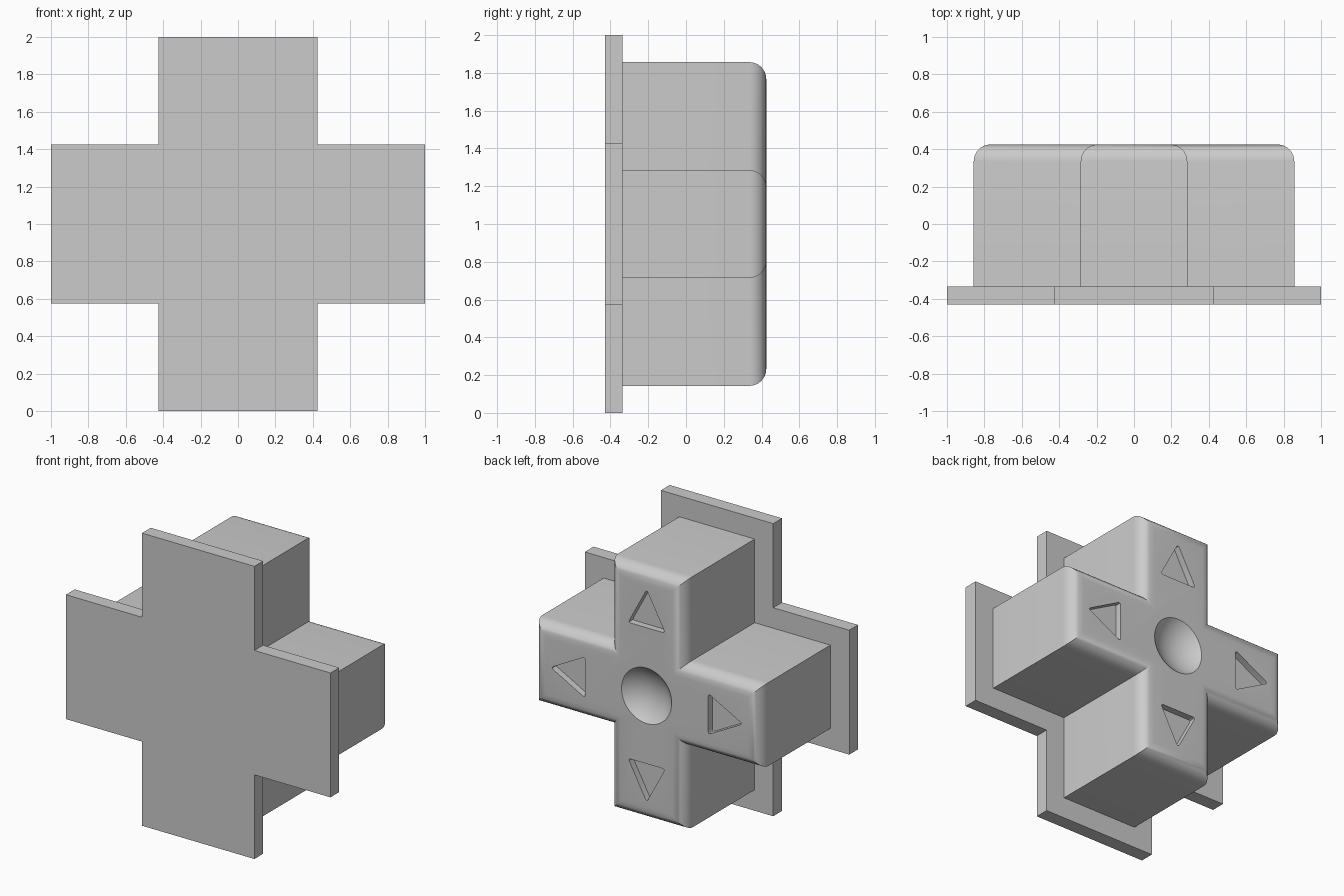
import bpy
import bmesh
from math import pi, radians
from mathutils import Matrix, Vector

default = bpy.data.objects.get("Cube")
if default:
    bpy.data.objects.remove(default, do_unlink=True)

CENTRE = Vector((0, 0, 1))
BACK = 0.425

grey = bpy.data.materials.new("light grey plastic")
grey.use_nodes = True
grey.diffuse_color = (0.6, 0.6, 0.6, 1)
grey.node_tree.nodes["Principled BSDF"].inputs["Base Color"].default_value = (0.6, 0.6, 0.6, 1)


def make_object(name, bm):
    bmesh.ops.recalc_face_normals(bm, faces=bm.faces)
    mesh = bpy.data.meshes.new(name)
    bm.to_mesh(mesh)
    bm.free()
    mesh.materials.append(grey)
    obj = bpy.data.objects.new(name, mesh)
    bpy.context.collection.objects.link(obj)
    return obj


def prism(outline, y0, y1):
    """Extrude an (x, z) outline around the centre from y0 to y1."""
    bm = bmesh.new()
    face = bm.faces.new([bm.verts.new((x, y0, z + CENTRE.z)) for x, z in outline])
    grown = bmesh.ops.extrude_face_region(bm, geom=[face])["geom"]
    moved = [v for v in grown if isinstance(v, bmesh.types.BMVert)]
    bmesh.ops.translate(bm, verts=moved, vec=(0, y1 - y0, 0))
    bmesh.ops.recalc_face_normals(bm, faces=bm.faces)
    return bm


def cross(length, width):
    """Plus-shaped outline: one quarter's corners turned four times."""
    points = []
    for turn in range(4):
        rot = Matrix.Rotation(turn * pi / 2, 2)
        for corner in ((length, -width), (length, width), (width, width)):
            points.append(tuple(rot @ Vector(corner)))
    return points


def cut(target, cutter):
    mod = target.modifiers.new("cut", "BOOLEAN")
    mod.operation = "DIFFERENCE"
    mod.solver = "EXACT"
    mod.object = cutter
    bpy.context.view_layer.objects.active = target
    bpy.ops.object.modifier_apply(modifier=mod.name)
    bpy.data.objects.remove(cutter, do_unlink=True)


# Flat flange at the front
make_object("base_flange", prism(cross(1.0, 0.425), -0.43, -0.335))

# Raised cross with its back rim rounded over
bm = prism(cross(0.857, 0.285), -0.36, BACK)
rim = [e for e in bm.edges if all(v.co.y > BACK - 0.01 for v in e.verts)]
bmesh.ops.bevel(bm, geom=rim, offset=0.09, segments=8, profile=0.5, affect="EDGES")
pad = make_object("direction_pad", bm)

# Spherical thumb dish in the middle
RADIUS, DEPTH = 0.19, 0.075
ball = (RADIUS ** 2 + DEPTH ** 2) / (2 * DEPTH)
bm = bmesh.new()
bmesh.ops.create_uvsphere(bm, u_segments=48, v_segments=48, radius=ball)
bmesh.ops.rotate(bm, verts=bm.verts, matrix=Matrix.Rotation(pi / 2, 3, "X"))
bmesh.ops.translate(bm, verts=bm.verts, vec=CENTRE + Vector((0, BACK + ball - DEPTH, 0)))
cut(pad, make_object("dish_cutter", bm))

# Sunken arrow on each arm, with softened corners
for turn in range(4):
    bm = prism([(-0.14, 0.465), (0.14, 0.465), (0, 0.725)], BACK - 0.045, BACK + 0.1)
    sides = [e for e in bm.edges if abs(e.verts[0].co.y - e.verts[1].co.y) > 0.1]
    bmesh.ops.bevel(bm, geom=sides, offset=0.02, segments=4, profile=0.5, affect="EDGES")
    bmesh.ops.rotate(bm, verts=bm.verts, cent=CENTRE,
                     matrix=Matrix.Rotation(turn * pi / 2, 3, "Y"))
    cut(pad, make_object("arrow_cutter", bm))

# Smooth the curves, keep the corners crisp
bpy.ops.object.select_all(action="DESELECT")
pad.select_set(True)
bpy.context.view_layer.objects.active = pad
bpy.ops.object.shade_smooth_by_angle(angle=radians(30))
